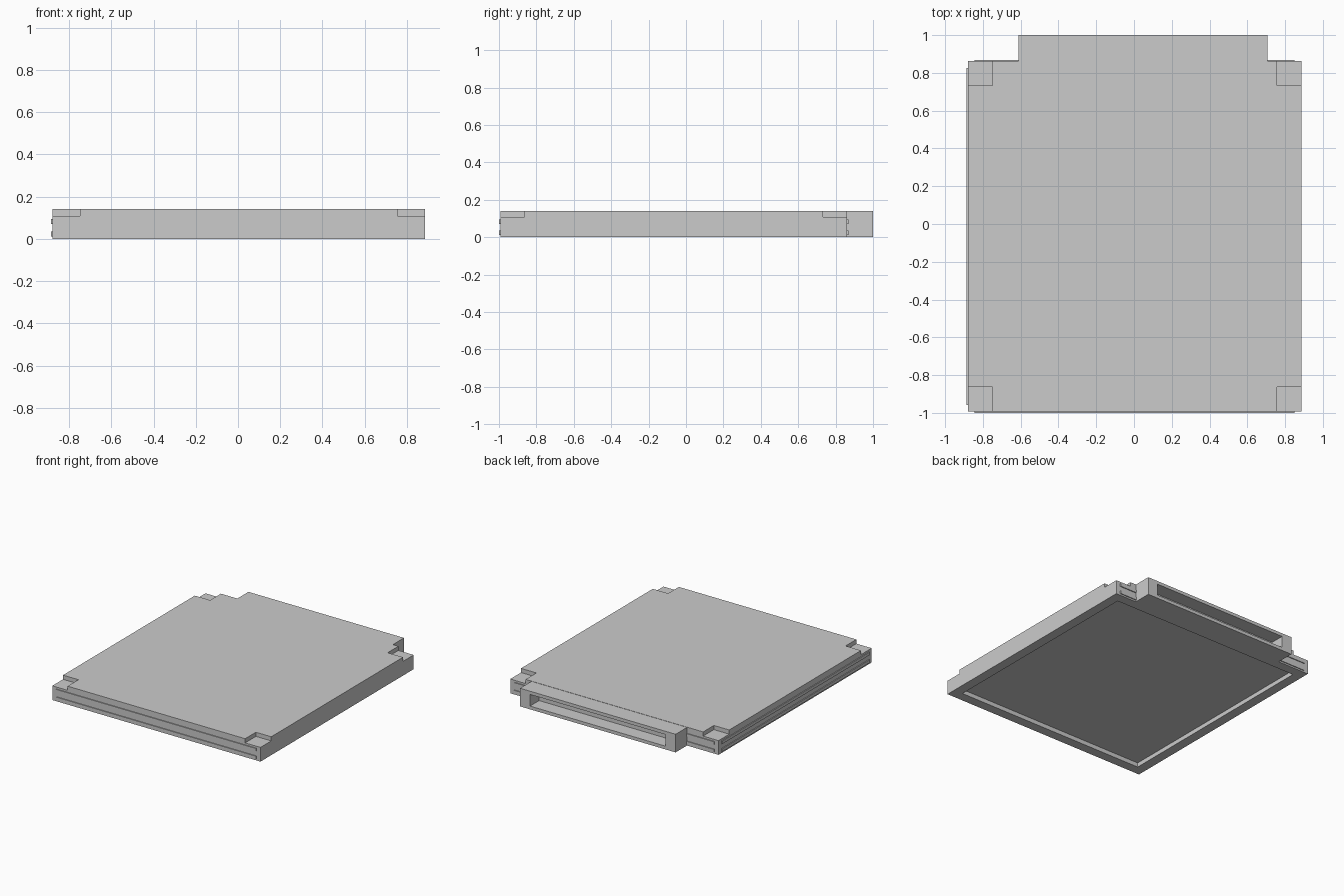
import bpy
import bmesh
from mathutils import Vector

cube = bpy.data.objects.get("Cube")
if cube:
    bpy.data.objects.remove(cube, do_unlink=True)

grey = bpy.data.materials.new("plain_grey")
grey.use_nodes = True
colour = (0.6, 0.6, 0.6, 1)
grey.diffuse_color = colour
grey.node_tree.nodes["Principled BSDF"].inputs["Base Color"].default_value = colour

# Main sizes
LEFT, RIGHT, FRONT, BACK = -0.879, 0.886, -0.993, 0.862
HEIGHT, LEDGE = 0.141, 0.109
NOTCH, RIM, RIDGE = 0.13, 0.075, 0.007


def box_mesh(lo, hi):
    bm = bmesh.new()
    bmesh.ops.create_cube(bm, size=1)
    lo, hi = Vector(lo), Vector(hi)
    for v in bm.verts:
        v.co = (lo + hi) / 2 + v.co * (hi - lo)
    bm.normal_update()
    return bm


def finish(bm, name):
    bmesh.ops.recalc_face_normals(bm, faces=bm.faces)
    mesh = bpy.data.meshes.new(name)
    bm.to_mesh(mesh)
    bm.free()
    mesh.materials.append(grey)
    obj = bpy.data.objects.new(name, mesh)
    bpy.context.collection.objects.link(obj)


def push(bm, faces, offset):
    """Extrude a group of faces straight along an offset."""
    new = bmesh.ops.extrude_face_region(bm, geom=faces)["geom"]
    verts = [g for g in new if isinstance(g, bmesh.types.BMVert)]
    bmesh.ops.translate(bm, verts=verts, vec=offset)
    bmesh.ops.delete(bm, geom=[f for f in faces if f.is_valid], context='FACES')


def pocket(bm, direction, margin, depth):
    """Sink a straight-walled recess into one face, with a margin per axis."""
    direction = Vector(direction)
    face = max(bm.faces, key=lambda f: f.normal.dot(direction))
    outer = [v.co.copy() for v in face.verts]
    centre = face.calc_center_median()
    bmesh.ops.inset_region(bm, faces=[face], thickness=0.01)
    for v in face.verts:
        corner = min(outer, key=lambda c: (c - v.co).length)
        for i in range(3):
            side = corner[i] - centre[i]
            v.co[i] = corner[i] - margin[i] * (1 if side > 0 else -1)
    push(bm, [face], -direction * depth)


# Body: shallow tray underneath, raised top with four notched corners
bm = box_mesh((LEFT, FRONT, 0), (RIGHT, BACK, LEDGE))
pocket(bm, (0, 0, -1), (RIM, RIM, 0), 0.033)
for axis, cuts in ((0, (LEFT + NOTCH, RIGHT - NOTCH)), (1, (FRONT + NOTCH, BACK - NOTCH))):
    for cut in cuts:
        point, normal = Vector(), Vector()
        point[axis], normal[axis] = cut, 1
        top = [f for f in bm.faces if f.calc_center_median().z > LEDGE - 1e-4]
        edges = {e for f in top for e in f.edges}
        verts = {v for f in top for v in f.verts}
        bmesh.ops.bisect_plane(bm, geom=top + list(edges) + list(verts),
                               plane_co=point, plane_no=normal)


def raised(face):
    c = face.calc_center_median()
    in_x = LEFT + NOTCH < c.x < RIGHT - NOTCH
    in_y = FRONT + NOTCH < c.y < BACK - NOTCH
    return c.z > LEDGE - 1e-4 and (in_x or in_y)


push(bm, [f for f in bm.faces if raised(f)], (0, 0, HEIGHT - LEDGE))
bmesh.ops.dissolve_limit(bm, angle_limit=0.01, verts=bm.verts, edges=bm.edges)
finish(bm, "body")

# Connector block with an open socket at the back
SOCKET_RIGHT, SOCKET_LEFT = -0.612, 0.707
bm = box_mesh((SOCKET_RIGHT, BACK, 0), (SOCKET_LEFT, 1, HEIGHT - 0.002))
pocket(bm, (0, 1, 0), (0.085, 0, 0.025), 0.11)
finish(bm, "connector_socket")

# Two thin ridges on the front, back and one side edge
GAP = 0.035
for level, z in (("lower", 0.012), ("upper", 0.071)):
    top = z + 0.023
    finish(box_mesh((LEFT + GAP, FRONT - RIDGE, z), (RIGHT - GAP, FRONT, top)),
           level + "_front_ridge")
    finish(box_mesh((LEFT - RIDGE, FRONT + GAP, z), (LEFT, BACK - GAP, top)),
           level + "_side_ridge")
    for side, x0, x1 in (("right", LEFT + GAP, SOCKET_RIGHT), ("left", SOCKET_LEFT, RIGHT - GAP)):
        finish(box_mesh((x0, BACK, z), (x1, BACK + RIDGE, top)),
               level + "_back_ridge_" + side)
